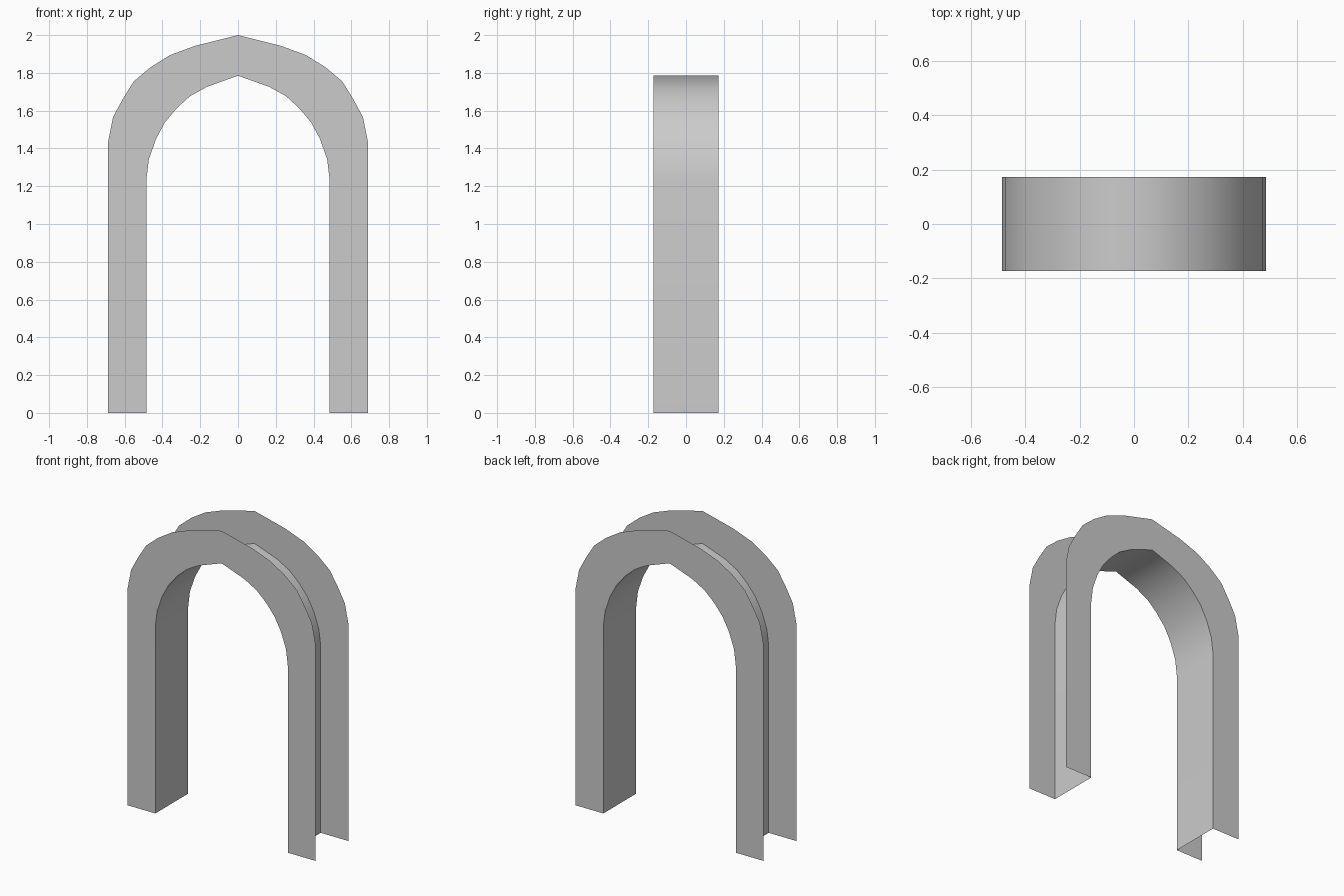
import bpy
import math

cube = bpy.data.objects.get("Cube")
if cube:
    bpy.data.objects.remove(cube, do_unlink=True)

HALF_DEPTH = 0.172

stone = bpy.data.materials.new("plain_grey")
stone.use_nodes = True
GREY = (0.6, 0.6, 0.6, 1)
stone.diffuse_color = GREY
stone.node_tree.nodes["Principled BSDF"].inputs["Base Color"].default_value = GREY

# Half profiles from the foot to the pointed crown
INNER = [(0.485, 0), (0.485, 1.236), (0.472, 1.342), (0.435, 1.448), (0.387, 1.538),
         (0.324, 1.613), (0.255, 1.676), (0.165, 1.726), (0, 1.785)]
OUTER = [(0.687, 0), (0.687, 1.44), (0.662, 1.565), (0.611, 1.66), (0.552, 1.755),
         (0.463, 1.83), (0.36, 1.894), (0.225, 1.944), (0, 2)]


def full_arch(half):
    """Mirror a half profile into a run from the left foot to the right foot."""
    return half + [(-x, z) for x, z in reversed(half[:-1])]


def strip(rail_a, rail_b):
    """Quads between two runs of points."""
    n = len(rail_a)
    return [(rail_a[i], rail_a[i + 1], rail_b[i + 1], rail_b[i]) for i in range(n - 1)]


# Four rails: front and back of the inner and outer curves
verts, rails = [], {}
for side, y in (("front", -HALF_DEPTH), ("back", HALF_DEPTH)):
    for curve, half in (("inner", INNER), ("outer", OUTER)):
        points = full_arch(half)
        rails[side, curve] = range(len(verts), len(verts) + len(points))
        verts += [(x, y, z) for x, z in points]

# Front face, back face and lining; the outer rim stays open
faces = strip(rails["front", "outer"], rails["front", "inner"])
faces += strip(rails["back", "inner"], rails["back", "outer"])
faces += strip(rails["front", "inner"], rails["back", "inner"])
faces = [f[::-1] for f in faces]

mesh = bpy.data.meshes.new("pointed_arch")
mesh.from_pydata(verts, [], faces)
mesh.materials.append(stone)
mesh.update()
# Outward normals: the front face looks towards -y
if mesh.polygons[0].normal.y > 0:
    mesh.flip_normals()

arch = bpy.data.objects.new("pointed_arch", mesh)
bpy.context.collection.objects.link(arch)
bpy.ops.object.select_all(action='DESELECT')
arch.select_set(True)
bpy.context.view_layer.objects.active = arch
bpy.ops.object.shade_smooth_by_angle(angle=math.radians(50))
